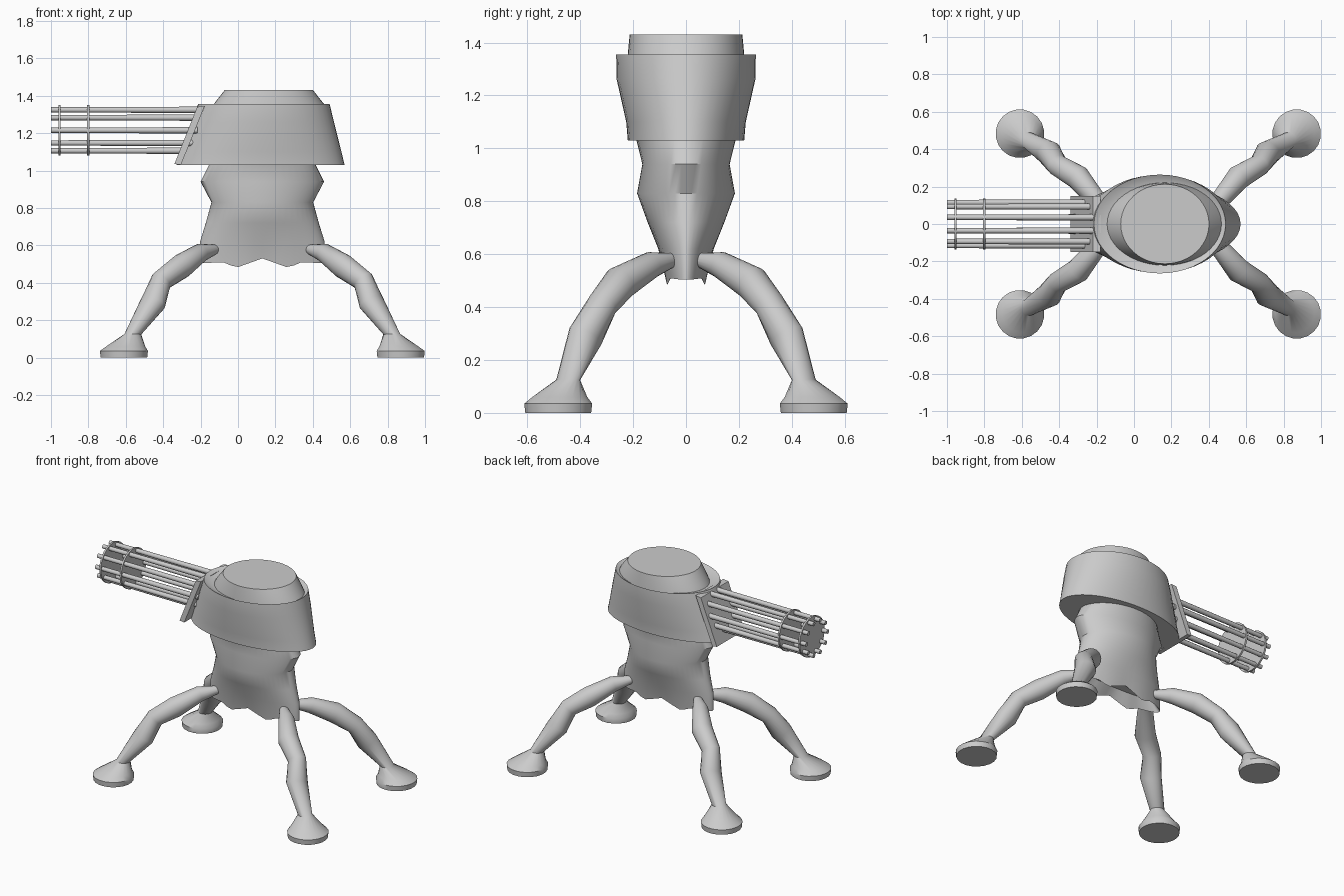
import bpy, bmesh, math
from mathutils import Vector

if "Cube" in bpy.data.objects:
    bpy.data.objects.remove(bpy.data.objects["Cube"])

CX = 0.13  # body centre line


def finish(name, bm, angle=35):
    bmesh.ops.recalc_face_normals(bm, faces=bm.faces)
    me = bpy.data.meshes.new(name)
    bm.to_mesh(me)
    bm.free()
    ob = bpy.data.objects.new(name, me)
    bpy.context.collection.objects.link(ob)
    bpy.ops.object.select_all(action='DESELECT')
    ob.select_set(True)
    bpy.context.view_layer.objects.active = ob
    bpy.ops.object.shade_smooth_by_angle(angle=math.radians(angle))
    return ob


def loft(name, rings, angle=35):
    bm = bmesh.new()
    loops = [[bm.verts.new(p) for p in r] for r in rings]
    n = len(loops[0])
    for a, b in zip(loops, loops[1:]):
        for i in range(n):
            j = (i + 1) % n
            bm.faces.new((a[i], a[j], b[j], b[i]))
    bm.faces.new(loops[0])
    bm.faces.new(loops[-1])
    return finish(name, bm, angle)


def oval(z, cx, rx, ry, p=1.0, n=48):
    pts = []
    for i in range(n):
        t = 2 * math.pi * i / n
        s = math.sin(t)
        pts.append(Vector((cx + rx * math.cos(t), math.copysign(ry * abs(s) ** p, s), z)))
    return pts


def tilted(c, d, r, n=20):
    # ring around c, perpendicular to d
    d = Vector(d).normalized()
    u = Vector((0, 0, 1)).cross(d).normalized()
    v = d.cross(u)
    return [Vector(c) + r * (math.cos(a) * u + math.sin(a) * v)
            for a in (2 * math.pi * i / n for i in range(n))]


# pedestal with a ragged lower hem
def hem(x):
    u = abs(x - CX)
    ks = [(0, .53), (.14, .48), (.21, .51), (.4, .5)]
    for (a, za), (b, zb) in zip(ks, ks[1:]):
        if u <= b:
            return za + (zb - za) * (u - a) / (b - a)
    return .5


hem_ring = oval(.5, CX, .335, .078, 1.1)
for q in hem_ring:
    q.z = hem(q.x)
rings = [oval(.57, CX, .27, .035, 1.1), hem_ring]
rings += [oval(z, CX, rx, ry, 1.1) for z, rx, ry in
          [(.62, .333, .105), (.72, .302, .145), (.83, .272, .185), (.94, .33, .165), (1.05, .275, .192)]]
loft("pedestal", rings)

# turret shell with a recessed top
loft("turret_shell", [oval(z, cx, rx, ry) for z, cx, rx, ry in [
    (1.03, .12, .45, .22), (1.1, .123, .43, .226), (1.26, .133, .38, .262),
    (1.355, .138, .352, .264), (1.33, .15, .30, .225)]])

# top hatch
loft("hatch", [oval(z, .165, rx, ry) for z, rx, ry in
               [(1.31, .32, .222), (1.355, .295, .22), (1.43, .236, .213)]])

# sloped gun plate
bm = bmesh.new()
f = bm.faces.new([bm.verts.new((x, -.15, z)) for x, z in
                  [(-.34, 1.035), (-.305, 1.03), (-.178, 1.345), (-.218, 1.34)]])
ex = bmesh.ops.extrude_face_region(bm, geom=[f])
bmesh.ops.translate(bm, vec=(0, .3, 0), verts=[v for v in ex["geom"] if isinstance(v, bmesh.types.BMVert)])
finish("gun_plate", bm)


# rotary barrels and their clamp discs
def rod(name, x0, x1, y, z, r0, r1, n):
    loft(name, [tilted((x0, y, z), (1, 0, 0), r0, n), tilted((x1, y, z), (1, 0, 0), r1, n)])


for i in range(10):
    a = 2 * math.pi * i / 10
    z = 1.215 + .115 * math.sin(a)
    rod(f"barrel_{i}", -1, -.25 + (z - 1.1) * .3, .115 * math.cos(a), z, .014, .017, 12)
for i, x in enumerate((-.955, -.8)):
    rod(f"barrel_clamp_{i}", x - .006, x + .006, 0, 1.215, .136, .136, 32)

# four legs with flared feet
path = [(-.11, .035, .582, .022), (-.2, .13, .56, .05), (-.3, .25, .49, .066),
        (-.41, .315, .41, .058), (-.455, .38, .29, .068)]
for sx in (1, -1):
    for sy in (1, -1):
        rings = []
        for i, (x, y, z, r) in enumerate(path):
            a = Vector(path[max(i - 1, 0)][:3])
            b = Vector(path[min(i + 1, len(path) - 1)][:3])
            rings.append(tilted((x, y, z), b - a, r))
        for x, y, z, r in [(-.562, .445, .125, .045), (-.6, .477, .06, .105),
                           (-.61, .483, .035, .13), (-.61, .483, .0, .126)]:
            rings.append(tilted((x, y, z), (-.03, .02, -1) if z > .1 else (-.0001, .0001, -1), r))
        for ring in rings:
            for q in ring:
                if sx < 0:
                    q.x = 2 * CX - q.x
                q.y *= sy
                q.z = max(q.z, 0)
        side = ("left" if sx > 0 else "right") + ("_back" if sy > 0 else "_front")
        loft("leg_" + side, rings, 40)
